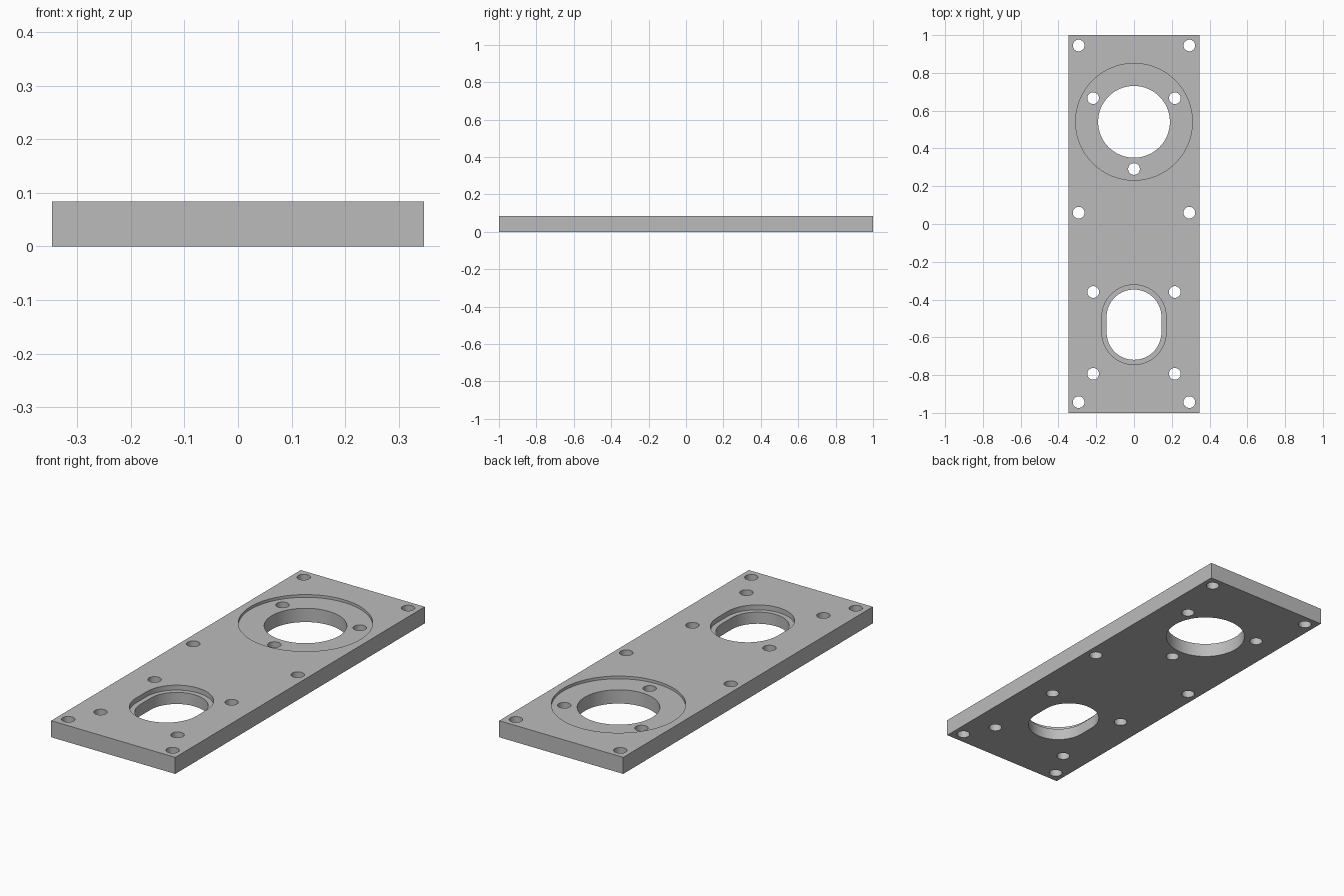
import bpy, bmesh
from math import pi, sin, cos, radians

cube = bpy.data.objects.get("Cube")
if cube:
    bpy.data.objects.remove(cube, do_unlink=True)

HALF_W, HALF_L, THICK = 0.348, 1.0, 0.084
RING_Y, SLOT_Y = 0.541, -0.533

metal = bpy.data.materials.new("plain grey metal")
metal.use_nodes = True
metal.diffuse_color = (0.5, 0.5, 0.5, 1)
metal.node_tree.nodes["Principled BSDF"].inputs["Base Color"].default_value = (0.5, 0.5, 0.5, 1)


def outline(x, y, radius, straight=0.0, steps=32):
    """Circle, or a slot lengthened along y by its straight sides."""
    points = []
    for side, start in ((1, 0), (-1, pi)):
        for i in range(steps + 1):
            if straight == 0 and i == steps:
                continue
            a = start + pi * i / steps
            points.append((x + radius * cos(a), y + side * straight + radius * sin(a)))
    return points


def prism(bm, points, bottom, top):
    face = bm.faces.new([bm.verts.new((x, y, bottom)) for x, y in points])
    moved = bmesh.ops.extrude_face_region(bm, geom=[face])["geom"]
    verts = [v for v in moved if isinstance(v, bmesh.types.BMVert)]
    bmesh.ops.translate(bm, verts=verts, vec=(0, 0, top - bottom))


def make_object(name, prisms):
    bm = bmesh.new()
    for points, bottom, top in prisms:
        prism(bm, points, bottom, top)
    bmesh.ops.recalc_face_normals(bm, faces=bm.faces)
    mesh = bpy.data.meshes.new(name)
    bm.to_mesh(mesh)
    bm.free()
    mesh.materials.append(metal)
    obj = bpy.data.objects.new(name, mesh)
    bpy.context.collection.objects.link(obj)
    return obj


# Flat rectangular plate
corners = [(-HALF_W, -HALF_L), (HALF_W, -HALF_L), (HALF_W, HALF_L), (-HALF_W, HALF_L)]
plate = make_object("mounting_plate", [(corners, 0, THICK)])

# Shallow round recess and deeper slot recess
recesses = make_object("recess_cutter", [
    (outline(0, RING_Y, 0.309, steps=48), THICK - 0.014, THICK + 0.1),
    (outline(0, SLOT_Y, 0.17, 0.041), THICK - 0.025, THICK + 0.1),
])

# Bolt holes: plate edges, around the slot, and on a circle in the round recess
bolts = [(s * 0.293, y) for s in (-1, 1) for y in (-0.943, 0.06, 0.945)]
bolts += [(s * 0.216, y) for s in (-1, 1) for y in (-0.36, -0.793)]
bolts += [(0.25 * cos(radians(a)), RING_Y + 0.25 * sin(radians(a))) for a in (30, 150, 270)]
openings = [outline(0, RING_Y, 0.19, steps=40), outline(0, SLOT_Y, 0.145, 0.041)]
openings += [outline(x, y, 0.031, steps=16) for x, y in bolts]
holes = make_object("hole_cutter", [(points, -0.1, THICK + 0.1) for points in openings])

# Cut the plate, then drop the cutters
bpy.ops.object.select_all(action="DESELECT")
bpy.context.view_layer.objects.active = plate
plate.select_set(True)
for cutter in (recesses, holes):
    cutter.hide_render = True
    mod = plate.modifiers.new(cutter.name, "BOOLEAN")
    mod.operation = "DIFFERENCE"
    mod.solver = "EXACT"
    mod.object = cutter
    bpy.ops.object.modifier_apply(modifier=mod.name)
    bpy.data.objects.remove(cutter, do_unlink=True)

bpy.ops.object.shade_smooth_by_angle(angle=radians(30))
